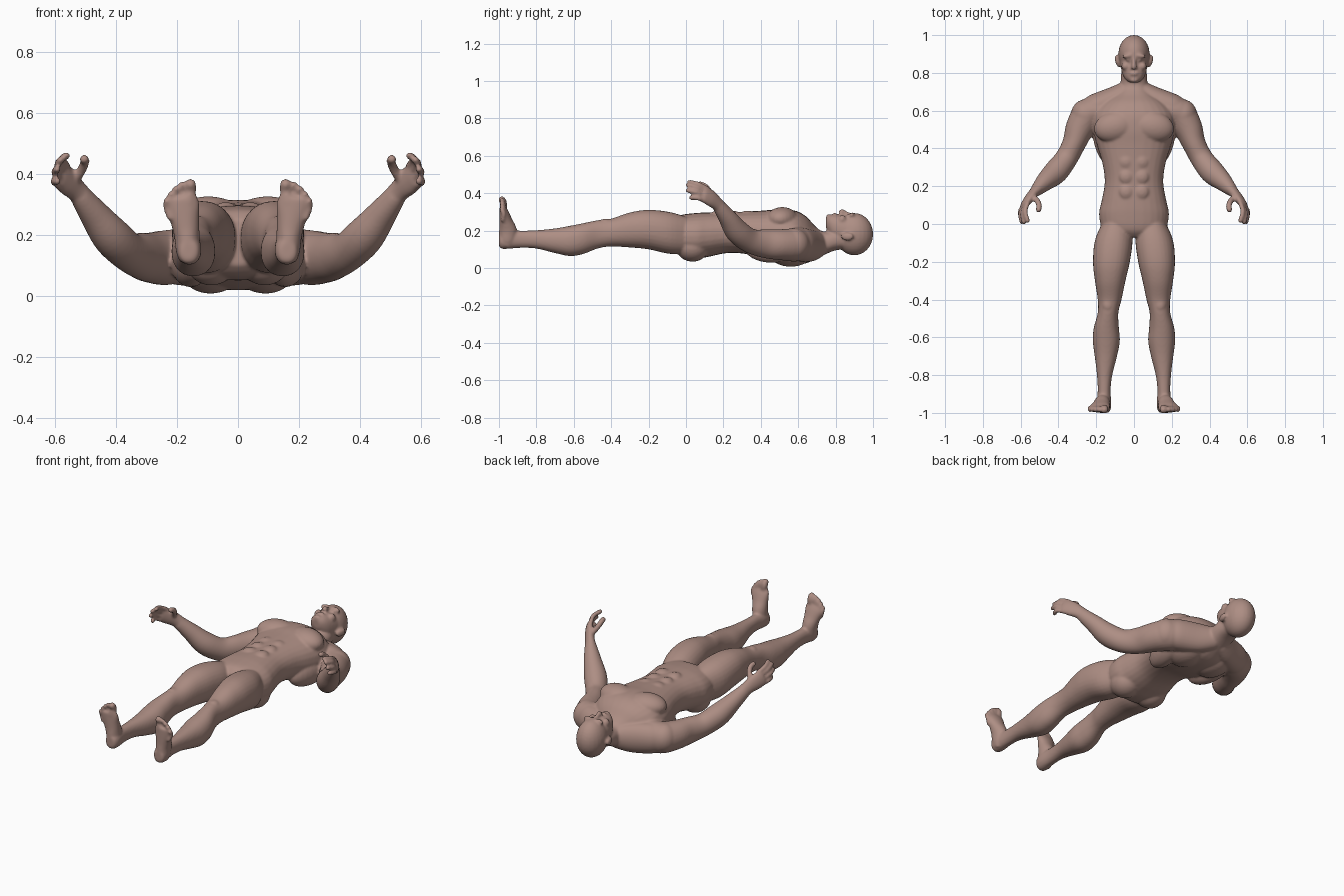
import bpy, bmesh, math
from mathutils import Vector, Matrix

bm = bmesh.new()
SEG = 28


def spline(rows, steps=5):
    """Catmull-Rom interpolation of equal-length tuples."""
    out = []
    for i in range(len(rows) - 1):
        p0, p1 = rows[max(i - 1, 0)], rows[i]
        p2, p3 = rows[i + 1], rows[min(i + 2, len(rows) - 1)]
        for k in range(steps):
            t = k / steps
            out.append([0.5 * (2 * b + (c - a) * t + (2 * a - 5 * b + 4 * c - d) * t * t
                               + (3 * b - a - 3 * c + d) * t ** 3)
                        for a, b, c, d in zip(p0, p1, p2, p3)])
    return out + [list(rows[-1])]


def skin(rings):
    loops = [[bm.verts.new(p) for p in r] for r in rings]
    for a, b in zip(loops, loops[1:]):
        for i in range(len(a)):
            j = (i + 1) % len(a)
            bm.faces.new((a[i], a[j], b[j], b[i]))
    bm.faces.new(loops[0])
    bm.faces.new(loops[-1][::-1])


def oval(c, u, v, power=2.0):
    pts = []
    for i in range(SEG):
        t = 2 * math.pi * i / SEG
        ct, st = math.cos(t), math.sin(t)
        e = 2 / power
        pts.append(c + u * math.copysign(abs(ct) ** e, ct) + v * math.copysign(abs(st) ** e, st))
    return pts


def loft(rows, power=2.2):
    """Sections across y: (y, x_min, x_max, z_min, z_max)."""
    skin([oval(Vector(((a + b) / 2, y, (lo + hi) / 2)), Vector(((b - a) / 2, 0, 0)),
               Vector((0, 0, (hi - lo) / 2)), power) for y, a, b, lo, hi in spline(rows)])


def tube(rows, up=(0, 0, 1)):
    """Sections along a path: (x, y, z, radius_side, radius_up)."""
    rows = spline(rows)
    pts = [Vector(r[:3]) for r in rows]
    rings = []
    for i, r in enumerate(rows):
        t = (pts[min(i + 1, len(pts) - 1)] - pts[max(i - 1, 0)]).normalized()
        side = t.cross(Vector(up)).normalized()
        rings.append(oval(pts[i], side * r[3], side.cross(t) * r[4]))
    skin(rings)


def blob(c, r, rz=0):
    m = Matrix.Translation(c) @ Matrix.Rotation(math.radians(rz), 4, 'Z') @ Matrix.Diagonal((*r, 1))
    bmesh.ops.create_uvsphere(bm, u_segments=24, v_segments=16, radius=1, matrix=m)


def digit(pts, r, up=(0, 0, 1)):
    tube([(*p, r, r) for p in pts], up)
    blob(pts[-1], (r, r, r))


# leg
loft([(.04, .03, .15, .08, .26), (-.08, .008, .205, .075, .298), (-.2, .022, .217, .1, .311),
      (-.3, .045, .207, .11, .297), (-.4, .066, .192, .115, .264), (-.47, .083, .192, .105, .256),
      (-.55, .08, .213, .075, .24), (-.62, .075, .218, .064, .226), (-.7, .09, .208, .08, .212),
      (-.8, .115, .196, .104, .202), (-.88, .124, .192, .108, .2), (-.95, .12, .198, .103, .2),
      (-.985, .125, .197, .103, .19), (-1.0, .138, .187, .115, .18)])
blob((.138, -.43, .228), (.036, .045, .036))

# foot and toes, sole facing -y
tube([(.162, -.962, .115, .03, .034), (.165, -.955, .15, .039, .045), (.168, -.952, .2, .042, .048),
      (.175, -.963, .25, .048, .036), (.182, -.973, .295, .056, .026), (.186, -.982, .325, .05, .017)],
     up=(0, 1, 0))
for x, z, r in ((.156, .365, .019), (.183, .364, .0125), (.203, .35, .0125),
                (.22, .332, .012), (.234, .31, .012)):
    digit([(x * .7 + .055, -.98, z - .06), (x, -.975, z - .02), (x, -.984, z)], r, (0, 1, 0))

# arm down to the palm
tube([(.16, .60, .14, .07, .085), (.235, .585, .125, .084, .09), (.285, .51, .125, .077, .083),
      (.318, .425, .13, .062, .077), (.36, .345, .145, .06, .066), (.415, .275, .195, .064, .064),
      (.47, .225, .265, .05, .05), (.52, .175, .332, .031, .037)])
w = Vector((-.35, .25, .9)).normalized()
tube([(.505, .19, .315, .034, .038), (.53, .165, .345, .027, .038), (.557, .132, .373, .024, .046),
      (.58, .10, .393, .018, .046), (.585, .09, .397, .012, .042)], up=w)

# fingers and thumb
for s, tip in ((.036, (.563, .018, .460)), (.012, (.583, .01, .445)),
               (-.013, (.594, .01, .415)), (-.036, (.594, .028, .376))):
    k = Vector((.574, .105, .393)) + w * s
    tip = Vector(tip)
    digit([k, (k + tip) / 2 + Vector((.014, 0, .006)), tip], .0125, w)
digit([(.54, .15, .37), (.512, .122, .415), (.503, .098, .44), (.505, .075, .448)], .0155)

# trunk muscles: trapezius, deltoid, pectoral, side, shoulder blade, buttock, abdomen
tube([(.02, .715, .125, .05, .065), (.1, .67, .12, .06, .085), (.2, .615, .125, .075, .09),
      (.26, .59, .125, .06, .07)])
blob((.258, .578, .127), (.076, .082, .086))
blob((.098, .515, .262), (.115, .083, .064), -12)
blob((.155, .46, .11), (.062, .15, .082), -10)
blob((.09, .56, .085), (.10, .12, .078))
blob((.088, .035, .115), (.085, .09, .081))
for y in (.17, .25, .33):
    blob((.04, y, .284), (.04, .042, .023))

# ear, cheekbone, eye, brow
blob((.087, .862, .168), (.013, .034, .022), -15)
blob((.045, .835, .258), (.022, .022, .026))
blob((.031, .868, .276), (.013, .008, .012))
blob((.032, .89, .281), (.032, .012, .018), -8)

# mirror everything so far to the other side
geo = bmesh.ops.duplicate(bm, geom=bm.verts[:] + bm.edges[:] + bm.faces[:])['geom']
for v in geo:
    if isinstance(v, bmesh.types.BMVert):
        v.co.x *= -1

# trunk and neck
trunk = [(-.07, .1, .1, .25), (-.03, .165, .065, .282), (.05, .185, .05, .294), (.12, .172, .06, .297),
         (.22, .155, .08, .297), (.32, .167, .075, .302), (.42, .197, .045, .308), (.5, .215, .026, .315),
         (.58, .21, .018, .308), (.64, .165, .025, .278), (.69, .1, .046, .225), (.73, .074, .066, .197),
         (.79, .069, .092, .2), (.84, .06, .1, .2)]
loft([(y, -h, h, a, b) for y, h, a, b in trunk], 2.3)

# skull, face, nose, lips, chin
blob((0, .9, .181), (.083, .101, .113))
face = [(.748, .024, .215, .272), (.765, .045, .18, .284), (.79, .06, .145, .287), (.83, .07, .12, .285),
        (.87, .074, .1, .281), (.91, .073, .09, .292), (.95, .06, .11, .27)]
loft([(y, -h, h, a, b) for y, h, a, b in face])
tube([(0, .885, .283, .01, .012), (0, .86, .29, .01, .012), (0, .835, .299, .014, .016),
      (0, .822, .293, .017, .012)])
blob((0, .795, .285), (.024, .009, .011))
blob((0, .762, .272), (.024, .014, .017))

bmesh.ops.recalc_face_normals(bm, faces=bm.faces[:])
mesh = bpy.data.meshes.new("body")
bm.to_mesh(mesh)
bm.free()
body = bpy.data.objects.new("body", mesh)
bpy.context.collection.objects.link(body)

# fuse the parts into one smooth skin
remesh = body.modifiers.new("fuse", 'REMESH')
remesh.mode = 'VOXEL'
remesh.voxel_size = .0065
remesh.use_smooth_shade = True
smooth = body.modifiers.new("soften", 'SMOOTH')
smooth.factor = .5
smooth.iterations = 7

skin_mat = bpy.data.materials.new("skin")
skin_mat.diffuse_color = (.42, .27, .23, 1)
mesh.materials.append(skin_mat)
